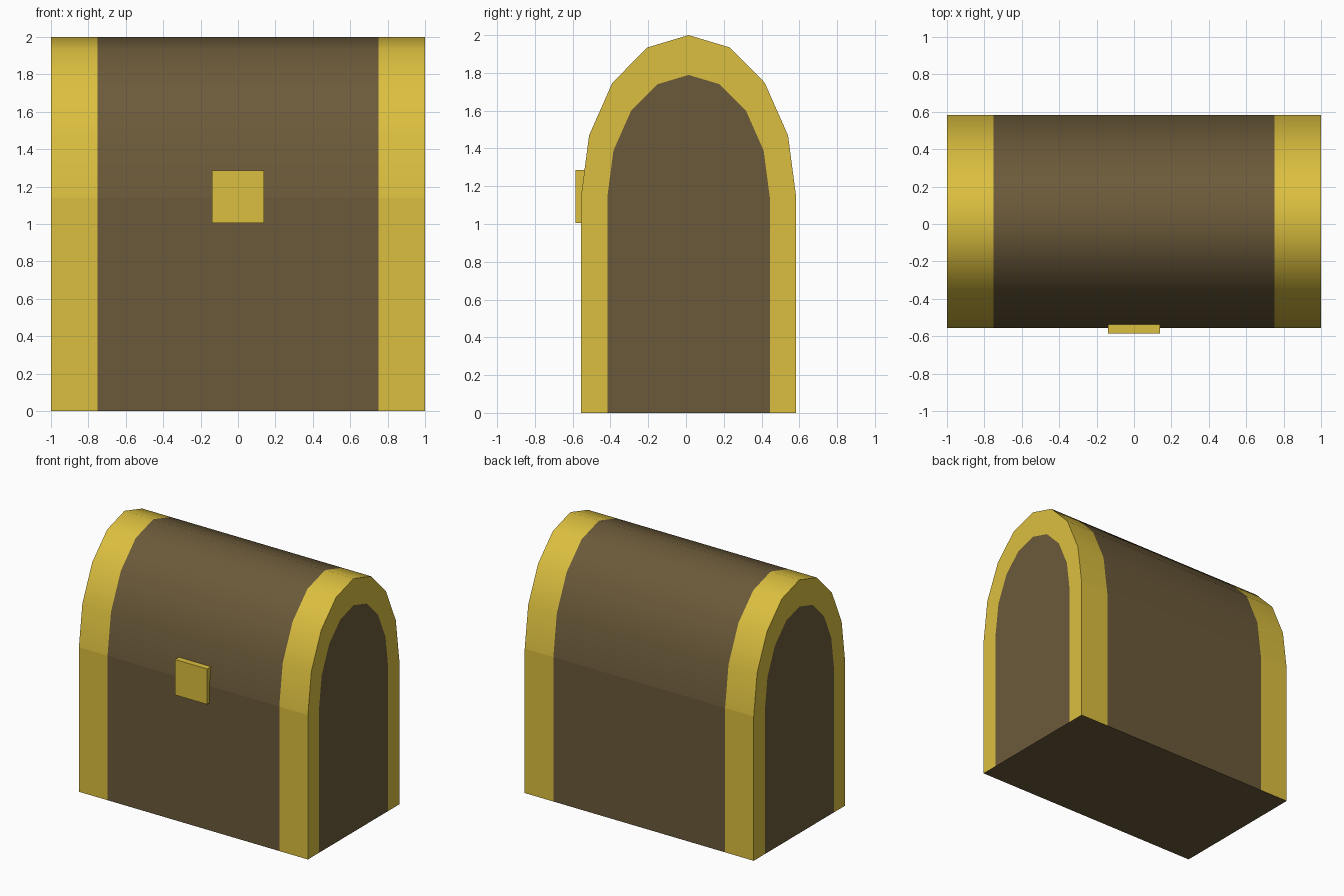
import bpy, bmesh, math

if "Cube" in bpy.data.objects:
    bpy.data.objects.remove(bpy.data.objects["Cube"])

def material(name, rgb):
    m = bpy.data.materials.new(name)
    m.diffuse_color = (*rgb, 1)
    m.use_nodes = True
    m.node_tree.nodes["Principled BSDF"].inputs["Base Color"].default_value = m.diffuse_color
    return m

WOOD = material("wood", (0.148, 0.102, 0.042))
GOLD = material("gold", (0.71, 0.52, 0.05))

CY, SEAM, HALF_W, RISE, INSET = 0.0135, 1.14, 0.57, 0.86, 0.755
STATIONS = (-1.0, -0.75, 0.75, 1.0)

def arch(scale):
    # half ellipse from back (+y) over the top to front (-y)
    return [(CY + scale * HALF_W * math.cos(i * math.pi / 8),
             SEAM + scale * RISE * math.sin(i * math.pi / 8)) for i in range(9)]

def chest_part(name, outer, inner, floor=False):
    """Skin along x with gold end bands, plus end caps: gold border, wood panel."""
    bm = bmesh.new()
    rows = [[bm.verts.new((x, y, z)) for y, z in outer] for x in STATIONS]

    def face(verts, mat):
        bm.faces.new(verts).material_index = mat

    for s in range(3):
        a, b = rows[s], rows[s + 1]
        for i in range(len(outer) - 1):
            face((a[i], b[i], b[i + 1], a[i + 1]), 0 if s == 1 else 1)
    for row, x in ((rows[0], -1.0), (rows[-1], 1.0)):
        rim = [bm.verts.new((x, y, z)) for y, z in inner]
        for i in range(len(outer) - 1):
            # the base has no border along its bottom edge
            if outer[i][1] == 0 and outer[i + 1][1] == 0:
                continue
            face((row[i], row[i + 1], rim[i + 1], rim[i]), 1)
        face(rim, 0)
    if floor:
        for i, f in enumerate(bm.faces):
            if all(v.co.z == 0 for v in f.verts):
                f.material_index = 0
    bmesh.ops.recalc_face_normals(bm, faces=bm.faces)
    me = bpy.data.meshes.new(name)
    bm.to_mesh(me)
    bm.free()
    me.materials.append(WOOD)
    me.materials.append(GOLD)
    ob = bpy.data.objects.new(name, me)
    bpy.context.collection.objects.link(ob)
    return ob

# Box base: open at the seam, closed at the floor
def u_shape(w):
    return [(CY - w, SEAM), (CY - w, 0), (CY + w, 0), (CY + w, SEAM)]

base = chest_part("chest_base", u_shape(HALF_W), u_shape(HALF_W * INSET), floor=True)

# Rounded lid
lid = chest_part("chest_lid", arch(1), arch(INSET))
bpy.context.view_layer.objects.active = lid
lid.select_set(True)
bpy.ops.object.shade_smooth_by_angle(angle=math.radians(40))

# Lock plate on the front
bpy.ops.mesh.primitive_cube_add(size=1, location=(0, -0.56, 1.145))
lock = bpy.context.object
lock.name = "lock_plate"
lock.scale = (0.28, 0.05, 0.28)
lock.data.materials.append(GOLD)
